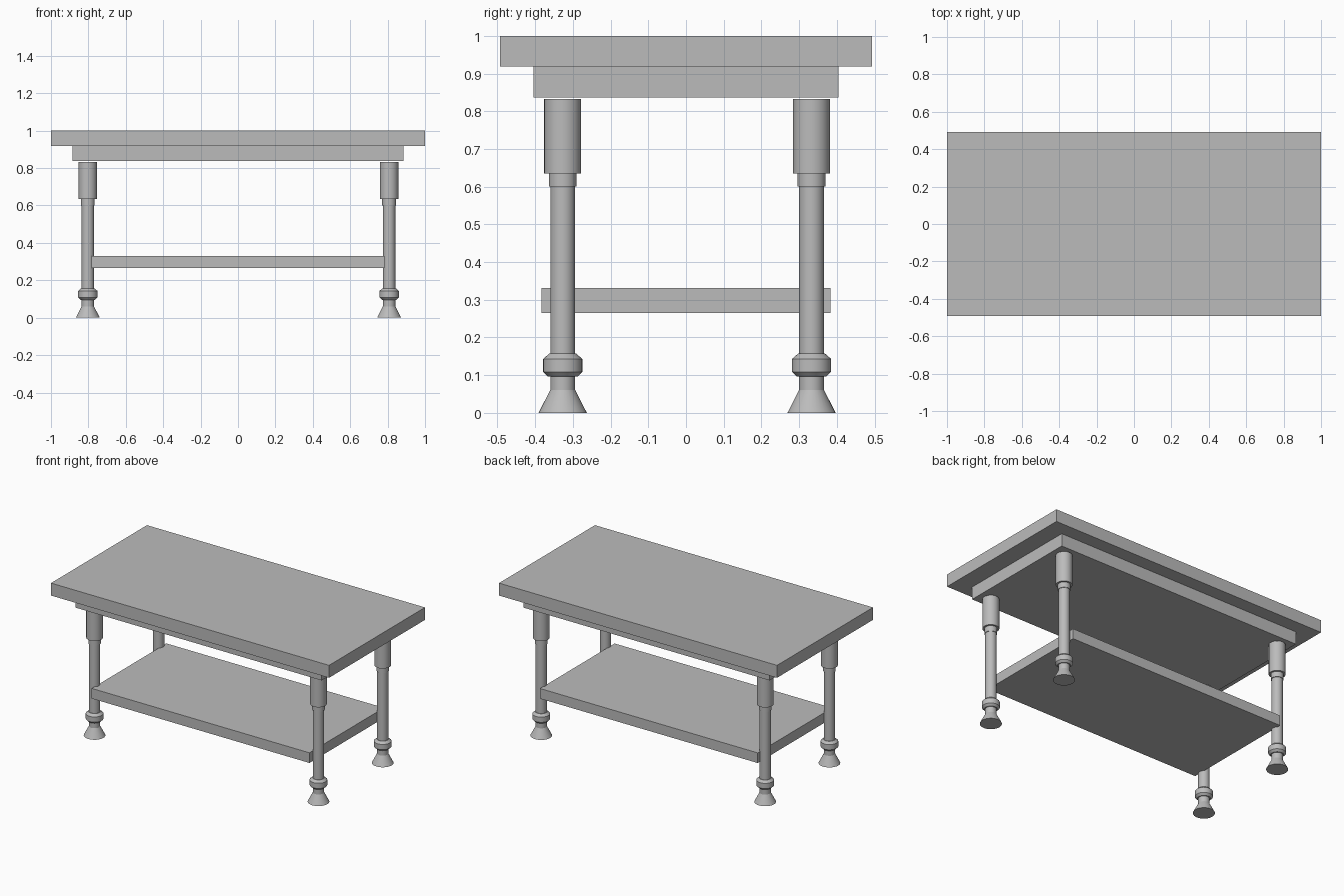
import bpy
import bmesh
import math
from mathutils import Matrix, Vector

cube = bpy.data.objects.get("Cube")
if cube:
    bpy.data.objects.remove(cube, do_unlink=True)

grey = bpy.data.materials.new("plain grey")
grey.use_nodes = True
grey.diffuse_color = (0.5, 0.5, 0.5, 1)
grey.node_tree.nodes["Principled BSDF"].inputs["Base Color"].default_value = grey.diffuse_color


def add_object(name, bm):
    bmesh.ops.recalc_face_normals(bm, faces=bm.faces)
    mesh = bpy.data.meshes.new(name)
    bm.to_mesh(mesh)
    bm.free()
    mesh.materials.append(grey)
    obj = bpy.data.objects.new(name, mesh)
    bpy.context.collection.objects.link(obj)
    return obj


def slab(name, low, high):
    low, high = Vector(low), Vector(high)
    bm = bmesh.new()
    bmesh.ops.create_cube(bm, size=1, matrix=Matrix.Translation((low + high) / 2)
                          @ Matrix.Diagonal((high - low).to_4d()))
    return add_object(name, bm)


def turned(name, profile, location, sides=32):
    """Closed solid turned around z from (radius, height) pairs."""
    bm = bmesh.new()
    rings = [[bm.verts.new((r * math.cos(math.tau * i / sides),
                            r * math.sin(math.tau * i / sides), z))
              for i in range(sides)] for r, z in profile]
    for lower, upper in zip(rings, rings[1:]):
        for i in range(sides):
            j = (i + 1) % sides
            bm.faces.new((lower[i], lower[j], upper[j], upper[i]))
    bm.faces.new(rings[0])
    bm.faces.new(rings[-1])
    obj = add_object(name, bm)
    obj.location = location
    bpy.ops.object.select_all(action="DESELECT")
    obj.select_set(True)
    bpy.context.view_layer.objects.active = obj
    bpy.ops.object.shade_smooth_by_angle(angle=math.radians(20))
    return obj


# Table top, apron block and lower shelf
slab("table_top", (-1, -0.493, 0.919), (1, 0.493, 1))
slab("apron", (-0.885, -0.404, 0.837), (0.885, 0.404, 0.919))
slab("lower_shelf", (-0.784, -0.383, 0.265), (0.782, 0.383, 0.331))

# Turned legs: flared foot, collar, shaft, stepped sleeve
leg_profile = [(0.064, 0), (0.033, 0.061), (0.033, 0.096), (0.039, 0.096),
               (0.052, 0.109), (0.052, 0.143), (0.036, 0.157), (0.033, 0.157),
               (0.033, 0.6), (0.037, 0.6), (0.037, 0.635), (0.049, 0.635),
               (0.049, 0.832)]
for depth, y in (("front", -0.327), ("back", 0.333)):
    for side, x in (("right", -0.803), ("left", 0.808)):
        turned(f"{depth}_{side}_leg", leg_profile, (x, y, 0))
